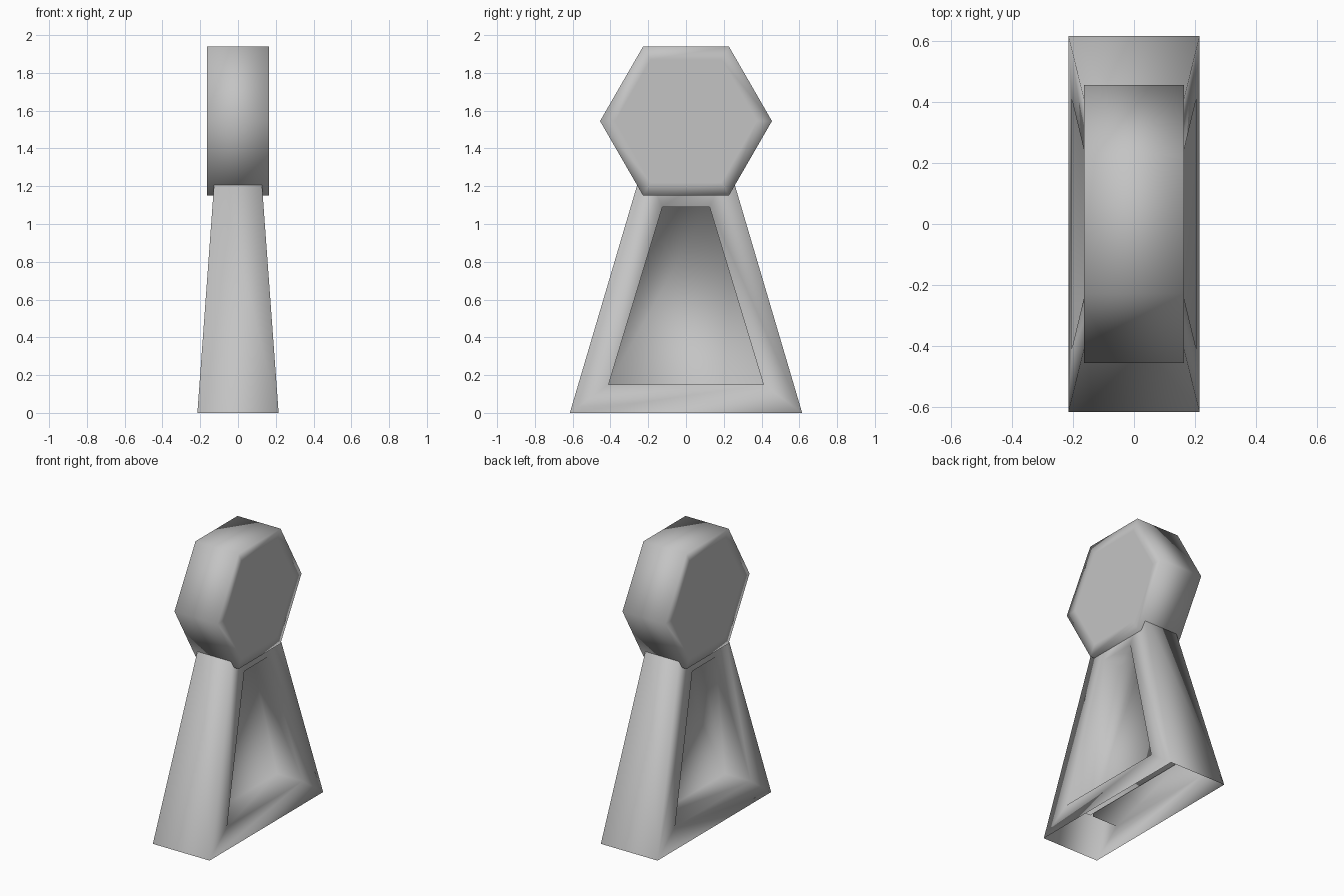
import bpy, bmesh, math
from mathutils import Matrix

if "Cube" in bpy.data.objects:
    bpy.data.objects.remove(bpy.data.objects["Cube"])

grey = bpy.data.materials.new("plain_grey")
grey.diffuse_color = (0.55, 0.55, 0.55, 1)
grey.use_nodes = True
grey.node_tree.nodes["Principled BSDF"].inputs["Base Color"].default_value = grey.diffuse_color


def finish(bm, name):
    bmesh.ops.recalc_face_normals(bm, faces=bm.faces)
    for f in bm.faces:
        f.smooth = True
    me = bpy.data.meshes.new(name)
    bm.to_mesh(me)
    bm.free()
    me.materials.append(grey)
    ob = bpy.data.objects.new(name, me)
    bpy.context.collection.objects.link(ob)
    return ob


# tapered stand: hollow underneath, a deep trapezoid recess on each broad side
TOP = 1.32


def half_x(z):
    return 0.215 - 0.0729 * z


def half_y(z):
    return 0.615 - 0.2955 * z


def quad(bm, s, y0, z0, y1, z1, x=None):
    pts = [(-y0, z0), (y0, z0), (y1, z1), (-y1, z1)]
    return [bm.verts.new((s * (half_x(z) if x is None else x), y, z)) for y, z in pts]


def bridge(bm, a, b):
    for i in range(4):
        j = (i + 1) % 4
        bm.faces.new((a[i], a[j], b[j], b[i]))


bm = bmesh.new()
outers = []
for s in (-1, 1):
    outer = quad(bm, s, half_y(0), 0, half_y(TOP), TOP)
    rim = quad(bm, s, 0.41, 0.15, 0.125, 1.09)
    panel = quad(bm, s, 0.41, 0.15, 0.125, 1.09, x=0.01)
    bridge(bm, outer, rim)
    bridge(bm, rim, panel)
    bm.faces.new(panel)
    outers.append(outer)
a, b = outers
for i in (1, 2, 3):          # sloping ends and top; the underside stays open
    j = (i + 1) % 4
    bm.faces.new((a[i], a[j], b[j], b[i]))
finish(bm, "stand")

# hexagonal head lying along x, with a vertex pointing up
bm = bmesh.new()
bmesh.ops.create_cone(bm, cap_ends=True, segments=6, radius1=0.455, radius2=0.455, depth=0.326,
                      matrix=Matrix.Translation((0, 0, 1.545)) @ Matrix.Rotation(math.pi / 2, 4, 'Y'))
caps = [f for f in bm.faces if len(f.verts) == 6]
bmesh.ops.inset_individual(bm, faces=caps, thickness=0.08)
finish(bm, "hexagonal_head")
